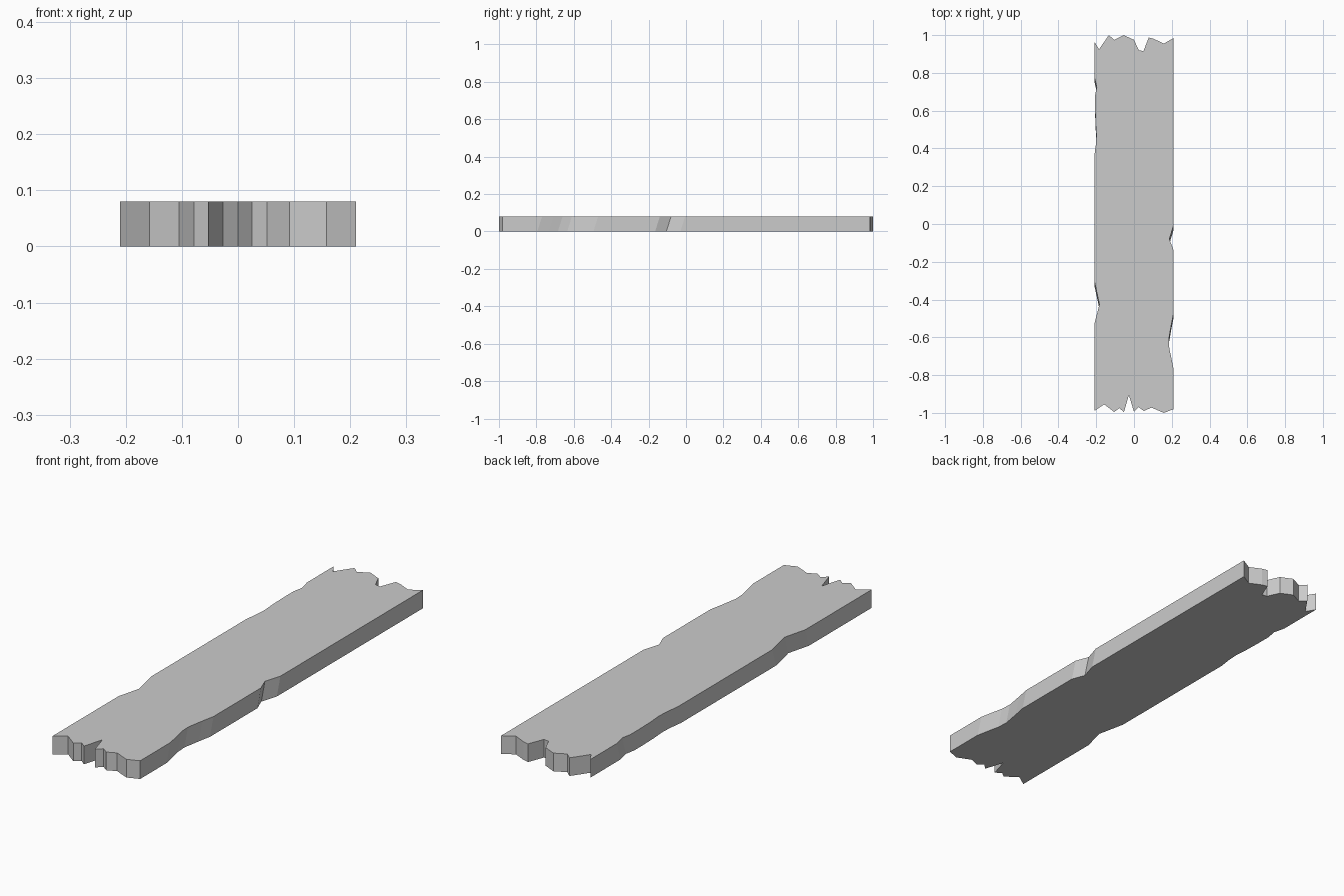
import bpy, bmesh

if "Cube" in bpy.data.objects:
    bpy.data.objects.remove(bpy.data.objects["Cube"])

HALF_W, THICK, SHIFT = 0.21, 0.08, 0.025

# Splintered ends: (x, y), front left-to-right, back right-to-left
front_end = [(-.21, -.99), (-.158, -.955), (-.105, -.995), (-.078, -.975),
             (-.053, -.995), (-.027, -.905), (0, -.995), (.025, -.97),
             (.052, -.99), (.092, -.972), (.158, -1), (.21, -.98)]
back_end = [(.21, .985), (.158, .955), (.105, .98), (.078, .987),
            (.05, .915), (.025, .92), (0, .975), (-.055, 1),
            (-.105, .975), (-.133, 1), (-.185, .925), (-.21, .965)]

# Worn long edges: (y, depth of wear) along the top face
right_wear = [(-.77, 0), (-.71, .012), (-.66, .023), (-.61, .026), (-.53, .012),
              (-.47, 0), (-.14, 0), (-.08, .023), (-.005, 0)]
left_wear = [(.78, 0), (.725, .013), (.68, .004), (.62, .004), (.54, .006),
             (.47, .011), (.42, .008), (.36, 0), (-.3, 0), (-.425, .027), (-.53, 0)]


def outline(shift):
    right = [(HALF_W - d, y - shift) for y, d in right_wear]
    left = [(d - HALF_W, y - shift) for y, d in left_wear]
    return front_end + right + back_end + left


# Plank: the wear slants, so the lower outline is shifted along the length
bm = bmesh.new()
low = [bm.verts.new((x, y, 0)) for x, y in outline(SHIFT)]
high = [bm.verts.new((x, y, THICK)) for x, y in outline(0)]
bm.faces.new(high)
bm.faces.new(low[::-1])
for i in range(len(low)):
    j = (i + 1) % len(low)
    bm.faces.new((low[i], low[j], high[j], high[i]))
bmesh.ops.recalc_face_normals(bm, faces=bm.faces)
mesh = bpy.data.meshes.new("broken_plank")
bm.to_mesh(mesh)
bm.free()
plank = bpy.data.objects.new("broken_plank", mesh)
bpy.context.collection.objects.link(plank)
